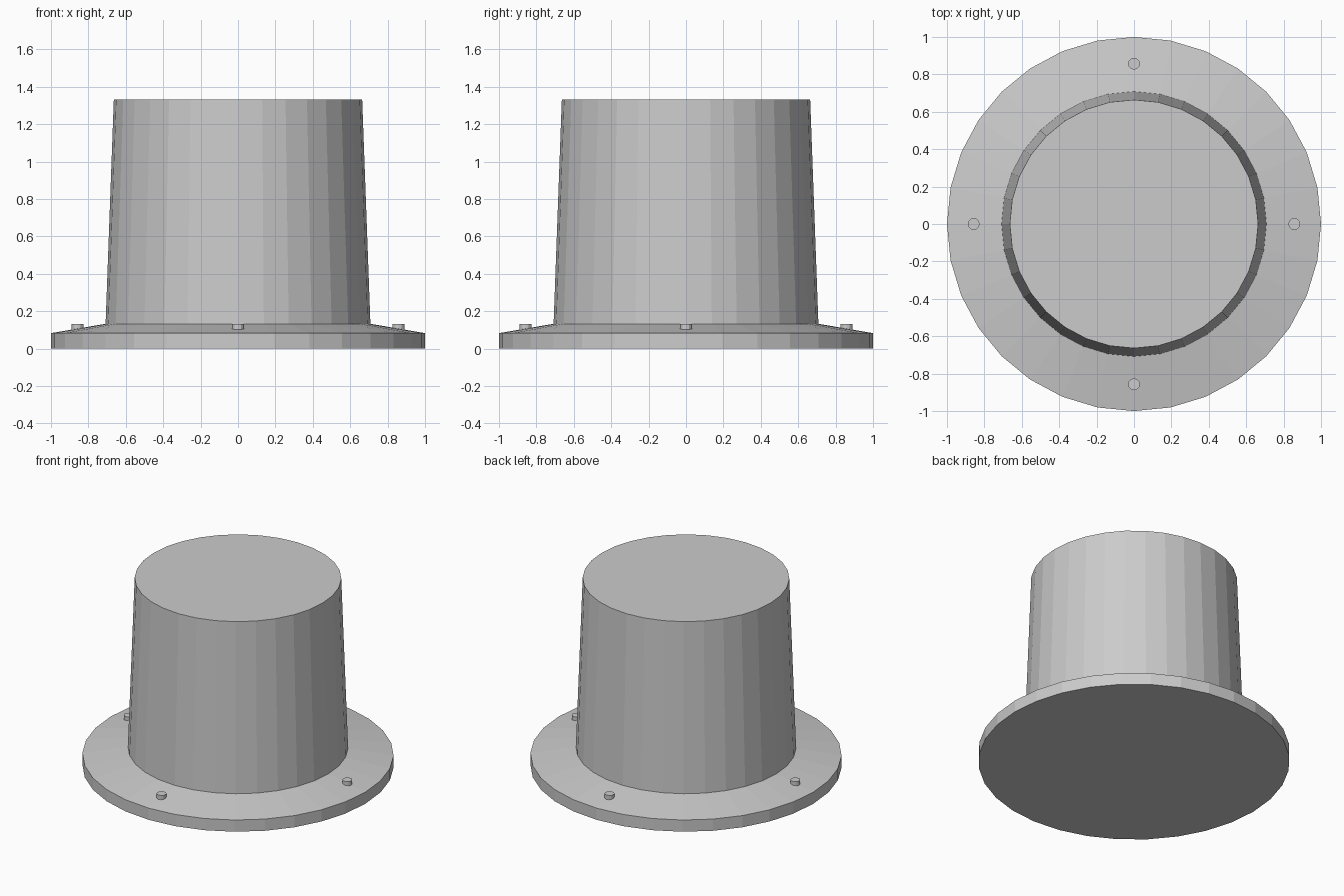
import bpy, bmesh
from math import sin, cos, pi

if "Cube" in bpy.data.objects:
    bpy.data.objects.remove(bpy.data.objects["Cube"])

SIDES = 32


def lathe(name, profile, sides, centre=(0, 0)):
    """Flat-shaded solid of revolution, closed at both ends."""
    bm = bmesh.new()
    rings = [[bm.verts.new((r * cos(2 * pi * i / sides), r * sin(2 * pi * i / sides), z))
              for i in range(sides)] for r, z in profile]
    for low, high in zip(rings, rings[1:]):
        for i in range(sides):
            j = (i + 1) % sides
            bm.faces.new((low[i], low[j], high[j], high[i]))
    bm.faces.new(rings[0][::-1])
    bm.faces.new(rings[-1])
    mesh = bpy.data.meshes.new(name)
    bm.to_mesh(mesh)
    bm.free()
    obj = bpy.data.objects.new(name, mesh)
    obj.location = (centre[0], centre[1], 0)
    bpy.context.collection.objects.link(obj)
    return obj


# Sloped flange and tapered drum in one continuous profile
lathe("flanged_drum", [(1.0, 0), (1.0, 0.083), (0.708, 0.133), (0.664, 1.333)], SIDES)

# Four small bolts around the flange
for k in range(4):
    a = k * pi / 2
    lathe(f"flange_bolt_{k + 1}", [(0.032, 0.095), (0.032, 0.133)], 12,
          (0.857 * cos(a), 0.857 * sin(a)))
